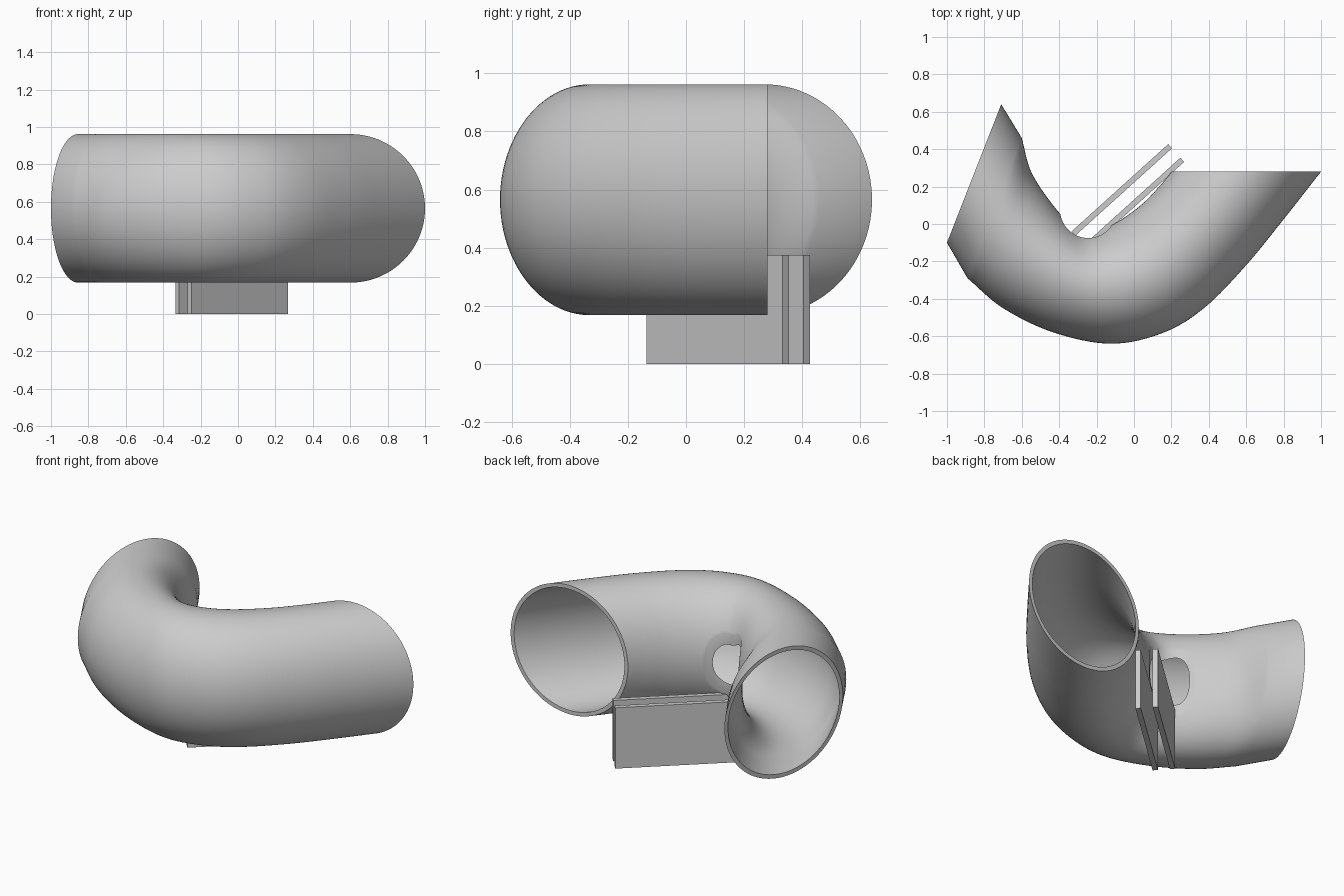
import bpy, bmesh, math
from mathutils import Vector

if "Cube" in bpy.data.objects:
    bpy.data.objects.remove(bpy.data.objects["Cube"])

ZC, HZ, WALL, N = 0.565, 0.397, 0.024, 96

# plan stations of the elbow: outer edge x, y and inner edge x, y
start = (-1, -.1, -.71, .64)
stations = [(-.89, -.29, -.60, .46), (-.70, -.45, -.55, .28), (-.43, -.58, -.44, .11),
            (-.12, -.64, -.325, -.015), (.16, -.58, -.235, -.04), (.38, -.445, -.11, .00),
            (.60, -.22, .03, .095), (.80, .025, .13, .195), (1, .28, .20, .28)]


def spline(pts, steps):
    p = [Vector(q) for q in pts]
    p = [p[0] * 2 - p[1]] + p + [p[-1] * 2 - p[-2]]
    out = []
    for i in range(1, len(p) - 2):
        a, b, c, d = p[i - 1:i + 3]
        for s in range(steps):
            t = s / steps
            out.append(.5 * (2 * b + (c - a) * t + (2 * a - 5 * b + 4 * c - d) * t * t
                             + (3 * b - a - 3 * c + d) * t ** 3))
    return out + [p[-2]]


def new_object(name, bm):
    bmesh.ops.recalc_face_normals(bm, faces=bm.faces)
    me = bpy.data.meshes.new(name)
    bm.to_mesh(me)
    bm.free()
    ob = bpy.data.objects.new(name, me)
    bpy.context.collection.objects.link(ob)
    return ob


# hollow elbow pipe: outer shell down, inner shell back, closed in a loop
rows = [Vector(start)] + spline(stations, 8)
bm = bmesh.new()


def ring(r, inset):
    o, i = Vector(r[:2]), Vector(r[2:])
    c, d = (o + i) / 2, (i - o) / 2
    d = d.normalized() * (d.length - inset)
    vs = []
    for k in range(N):
        a = 2 * math.pi * k / N
        p = c + d * math.cos(a)
        vs.append(bm.verts.new((p.x, p.y, ZC + (HZ - inset) * math.sin(a))))
    return vs


loops = [ring(r, 0) for r in rows] + [ring(r, WALL) for r in reversed(rows)]
for j, A in enumerate(loops):
    B = loops[(j + 1) % len(loops)]
    for k in range(N):
        m = (k + 1) % N
        bm.faces.new((A[k], A[m], B[m], B[k]))
pipe = new_object("elbow_pipe", bm)

# oval opening at the inside of the bend
bm = bmesh.new()
bmesh.ops.create_cone(bm, cap_ends=True, segments=64, radius1=.15, radius2=.15, depth=2)
bmesh.ops.translate(bm, verts=bm.verts, vec=(-.245, .075, ZC))
cutter = new_object("opening_cutter", bm)
cutter.hide_render = True
cutter.hide_viewport = True
mod = pipe.modifiers.new("opening", 'BOOLEAN')
mod.operation, mod.object, mod.solver = 'DIFFERENCE', cutter, 'EXACT'
bpy.context.view_layer.objects.active = pipe
pipe.select_set(True)
bpy.ops.object.modifier_apply(modifier=mod.name)
bpy.data.objects.remove(cutter)
bpy.ops.object.shade_smooth_by_angle(angle=math.radians(35))


# two parallel upright plates
def plate(name, a, b, thick=.03, height=.375):
    a, b = Vector(a), Vector(b)
    d = b - a
    bm = bmesh.new()
    bmesh.ops.create_cube(bm, size=1)
    bmesh.ops.scale(bm, verts=bm.verts, vec=(d.length, thick, height))
    ob = new_object(name, bm)
    ob.location = ((a.x + b.x) / 2, (a.y + b.y) / 2, height / 2)
    ob.rotation_euler.z = math.atan2(d.y, d.x)


plate("back_plate", (-.325, -.052), (.193, .416))
plate("front_plate", (-.26, -.125), (.258, .343))
